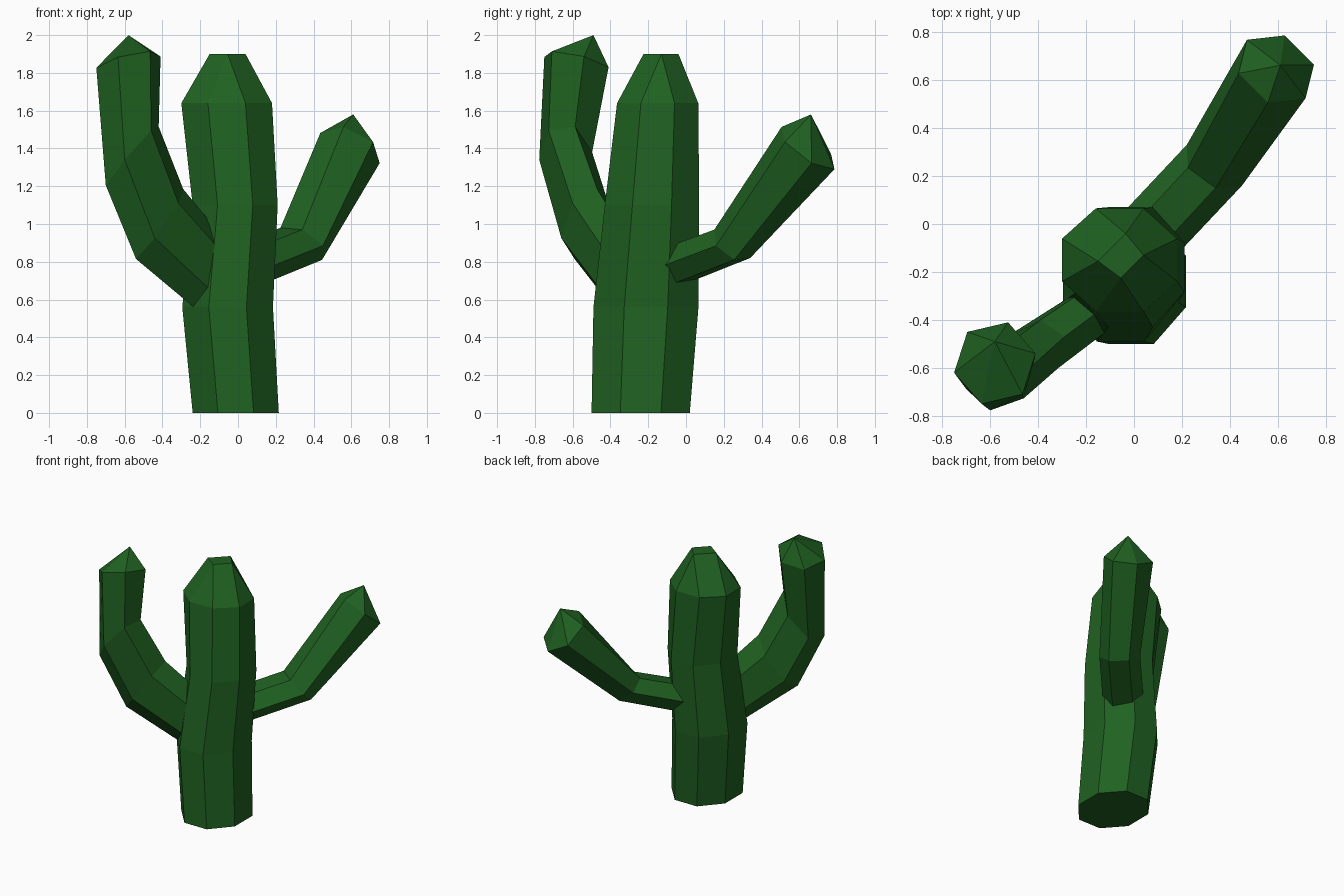
import bpy, bmesh
from math import sin, cos, radians
from mathutils import Vector

if "Cube" in bpy.data.objects:
    bpy.data.objects.remove(bpy.data.objects["Cube"])

green = bpy.data.materials.new("cactus_green")
green.diffuse_color = (0.014, 0.12, 0.015, 1)
green.use_nodes = True
green.node_tree.nodes["Principled BSDF"].inputs["Base Color"].default_value = green.diffuse_color


def loft(name, rings, cap):
    """Skin equal-sized rings, close the bottom, and let cap() close the top."""
    bm = bmesh.new()
    loops = [[bm.verts.new(p) for p in ring] for ring in rings]
    n = len(loops[0])
    bm.faces.new(loops[0])
    for low, high in zip(loops, loops[1:]):
        for i in range(n):
            j = (i + 1) % n
            bm.faces.new((low[i], low[j], high[j], high[i]))
    cap(bm, loops[-1])
    bmesh.ops.recalc_face_normals(bm, faces=bm.faces)
    mesh = bpy.data.meshes.new(name)
    bm.to_mesh(mesh)
    bm.free()
    mesh.materials.append(green)
    obj = bpy.data.objects.new(name, mesh)
    bpy.context.collection.objects.link(obj)
    return obj


# Trunk: wobbling octagonal column
def octagon(cx, cy, z, hx, hy):
    k = cos(radians(22.5))
    angles = [radians(-112.5 + 45 * i) for i in range(8)]
    return [(cx + hx / k * cos(a), cy + hy / k * sin(a), z) for a in angles]


def square_cap(bm, ring):
    top = [bm.verts.new((x, y, 1.9)) for x, y in
           ((-0.055, -0.225), (0.04, -0.13), (-0.035, -0.04), (-0.15, -0.155))]
    bm.faces.new(top)
    for k in range(4):
        m = (k + 1) % 4
        bm.faces.new((ring[2 * k], ring[2 * k + 1], top[k]))
        bm.faces.new((ring[2 * k + 1], ring[2 * m], top[m], top[k]))


loft("trunk", [octagon(-0.012, -0.24, 0, 0.228, 0.26),
               octagon(-0.055, -0.212, 0.56, 0.24, 0.278),
               octagon(-0.015, -0.18, 1.1, 0.225, 0.25),
               octagon(-0.06, -0.15, 1.64, 0.24, 0.215)], square_cap)


# Arms: bent hexagonal tubes; each ring is a centre and two of its corner offsets
def hexagon(centre, a, c):
    o, a, c = Vector(centre), Vector(a), Vector(c)
    return [o + v for v in (a, a + c, c, -a, -a - c, -c)]


def arm(name, rings, tip):
    def point_cap(bm, ring):
        apex = bm.verts.new(tip)
        for i in range(6):
            bm.faces.new((ring[i], ring[(i + 1) % 6], apex))
    loft(name, [hexagon(*r) for r in rings], point_cap)


arm("left_arm", [
    ((-0.04, -0.27, 0.62), (-0.10, -0.06, -0.14), (0.08, -0.06, 0.09)),
    ((-0.415, -0.53, 1.0), (-0.125, -0.06, -0.185), (0.10, -0.07, 0.11)),
    ((-0.56, -0.637, 1.36), (-0.14, -0.05, -0.155), (0.10, -0.09, 0.135)),
    ((-0.58, -0.58, 1.857), (-0.17, -0.04, -0.03), (0.115, -0.13, 0.057)),
], (-0.58, -0.49, 2.0))

arm("right_arm", [
    ((0.015, -0.095, 0.765), (-0.10, -0.005, 0.09), (0.11, -0.09, -0.01)),
    ((0.335, 0.245, 0.895), (-0.11, -0.01, 0.085), (0.115, -0.085, -0.01)),
    ((0.593, 0.646, 1.402), (-0.157, -0.018, 0.08), (0.122, -0.122, 0.032)),
], (0.61, 0.662, 1.58))
